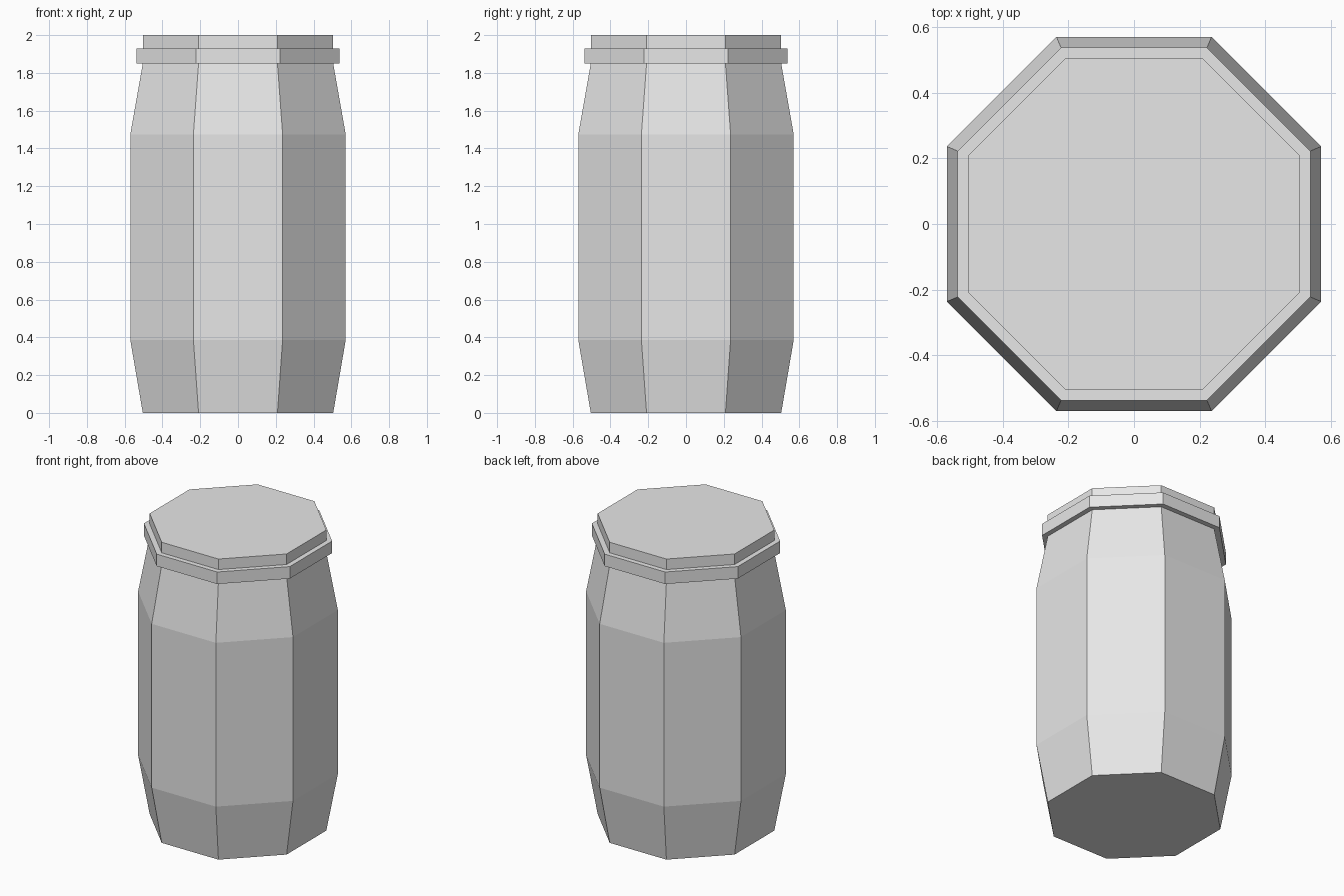
import bpy
import bmesh
import math

SIDES = 8

cube = bpy.data.objects.get("Cube")
if cube:
    bpy.data.objects.remove(cube, do_unlink=True)


def make_material(name, rgb):
    mat = bpy.data.materials.new(name)
    mat.use_nodes = True
    color = (*rgb, 1.0)
    mat.diffuse_color = color
    mat.node_tree.nodes["Principled BSDF"].inputs["Base Color"].default_value = color
    return mat


def octagonal_part(name, profile, mat):
    """Stack flat-sided rings from (half width, height) pairs and cap both ends."""
    bm = bmesh.new()
    rings = []
    for half_width, z in profile:
        radius = half_width / math.cos(math.pi / SIDES)
        angles = [(i + 0.5) * math.tau / SIDES for i in range(SIDES)]
        rings.append([bm.verts.new((radius * math.cos(a), radius * math.sin(a), z))
                      for a in angles])
    for low, high in zip(rings, rings[1:]):
        for i in range(SIDES):
            j = (i + 1) % SIDES
            bm.faces.new((low[i], low[j], high[j], high[i]))
    bm.faces.new(rings[0][::-1])
    bm.faces.new(rings[-1])
    mesh = bpy.data.meshes.new(name)
    bm.to_mesh(mesh)
    bm.free()
    mesh.materials.append(mat)
    obj = bpy.data.objects.new(name, mesh)
    bpy.context.collection.objects.link(obj)
    return obj


grey = make_material("plain grey", (0.8, 0.8, 0.8))

# Barrel body with tapered foot and shoulder
octagonal_part("barrel_body", [(0.504, 0), (0.57, 0.385), (0.57, 1.475), (0.504, 1.85)], grey)

# Clamping band around the neck
octagonal_part("lid_band", [(0.537, 1.85), (0.537, 1.93)], grey)

# Flat lid standing above the band
octagonal_part("lid", [(0.504, 1.93), (0.504, 2.0)], grey)
